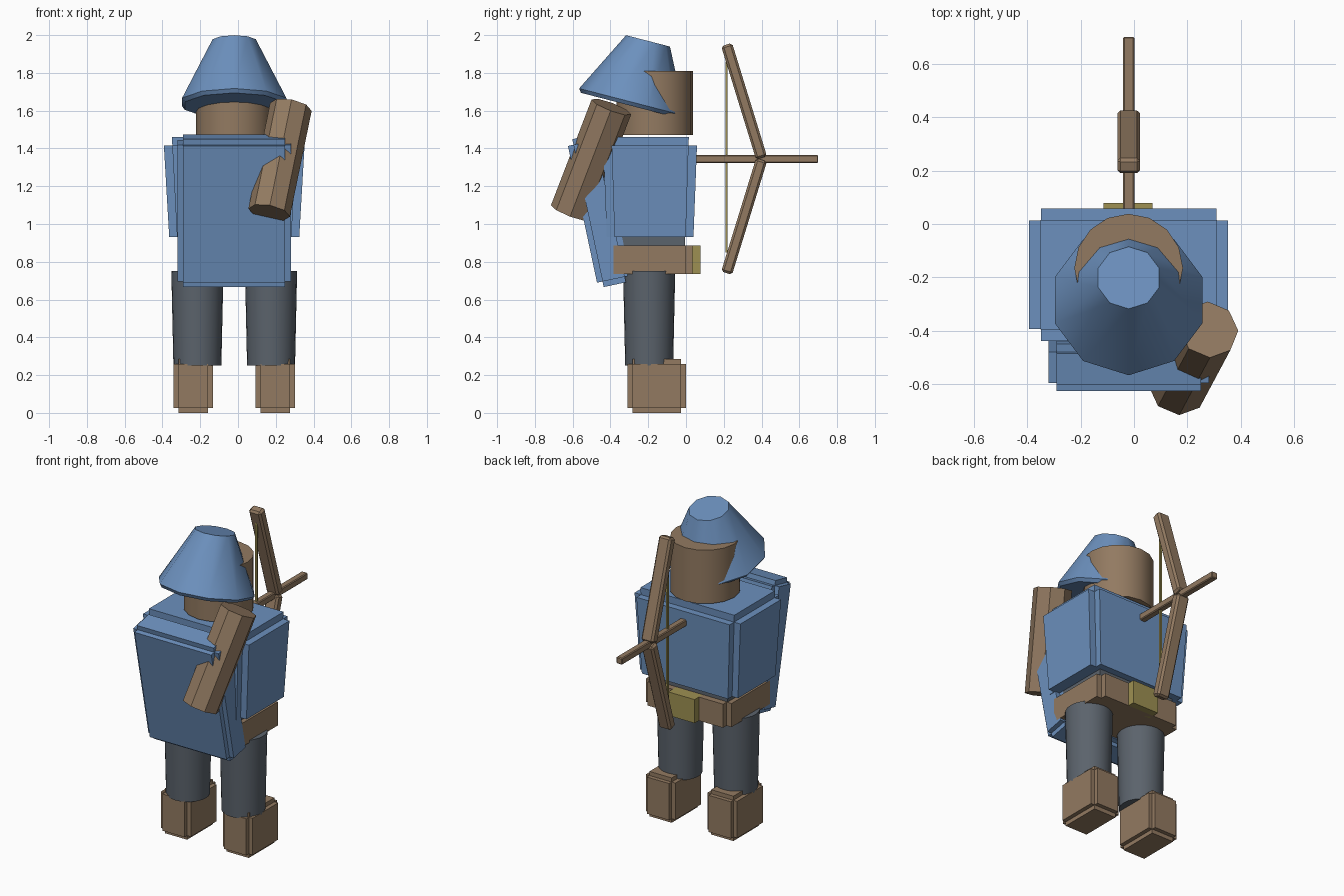
import bpy, bmesh
from math import radians
from mathutils import Matrix, Vector

old = bpy.data.objects.get("Cube")
if old:
    bpy.data.objects.remove(old, do_unlink=True)


def material(name, rgb):
    m = bpy.data.materials.new(name)
    m.use_nodes = True
    m.diffuse_color = (*rgb, 1)
    m.node_tree.nodes["Principled BSDF"].inputs["Base Color"].default_value = (*rgb, 1)
    return m


BLUE = material("blue_cloth", (0.15, 0.28, 0.51))
BROWN = material("brown_leather", (0.29, 0.195, 0.12))
GREY = material("slate_grey", (0.105, 0.125, 0.15))
GOLD = material("dull_gold", (0.34, 0.28, 0.085))

CX = -0.02    # centre line of the figure


def finish(name, bm, mat, smooth=False):
    bmesh.ops.recalc_face_normals(bm, faces=bm.faces)
    mesh = bpy.data.meshes.new(name)
    bm.to_mesh(mesh)
    bm.free()
    mesh.materials.append(mat)
    obj = bpy.data.objects.new(name, mesh)
    bpy.context.collection.objects.link(obj)
    if smooth:
        bpy.ops.object.select_all(action='DESELECT')
        obj.select_set(True)
        bpy.context.view_layer.objects.active = obj
        bpy.ops.object.shade_smooth_by_angle(angle=radians(40))
    return obj


def box(name, mat, low, high, notch=(0, 0, 0), taper=1.0, floor=None, tilt=0):
    """Box with stepped edges, made of one block per axis; taper scales the base."""
    low, high = Vector(low), Vector(high)
    centre, size = (low + high) / 2, high - low
    bm = bmesh.new()
    for axis in range(3 if any(notch) else 1):
        dims = [size[i] - (0 if i == axis else 2 * notch[i]) for i in range(3)]
        bmesh.ops.create_cube(bm, size=1, matrix=Matrix.Diagonal((*dims, 1)))
    for v in bm.verts:
        if floor is not None:
            v.co.z = max(v.co.z, floor - centre.z)
        k = taper + (1 - taper) * (v.co.z / size.z + 0.5)
        v.co.x *= k
        v.co.y *= k
    bm.transform(Matrix.Translation(centre) @ Matrix.Rotation(radians(tilt), 4, 'X'))
    return finish(name, bm, mat)


def tube(name, mat, start, end, r1, r2, sides):
    """Closed round or faceted tapered tube between two points."""
    start, end = Vector(start), Vector(end)
    axis = end - start
    bm = bmesh.new()
    bmesh.ops.create_cone(bm, cap_ends=True, segments=sides, radius1=r1, radius2=r2,
                          depth=axis.length)
    turn = Vector((0, 0, 1)).rotation_difference(axis.normalized()).to_matrix().to_4x4()
    bm.transform(Matrix.Translation((start + end) / 2) @ turn)
    return finish(name, bm, mat, smooth=True)


def bar(name, mat, start, end, width, depth, bevel=0):
    """Square bar lying between two points in the side plane."""
    start, end = Vector(start), Vector(end)
    axis = end - start
    bm = bmesh.new()
    bmesh.ops.create_cube(bm, size=1, matrix=Matrix.Diagonal((width, depth, axis.length, 1)))
    if bevel:
        bmesh.ops.bevel(bm, geom=bm.edges[:], offset=bevel, segments=1, affect='EDGES')
    turn = Vector((0, 0, 1)).rotation_difference(axis.normalized()).to_matrix().to_4x4()
    bm.transform(Matrix.Translation((start + end) / 2) @ turn)
    return finish(name, bm, mat)


# Torso, hips, belt and buckle
box("torso", BLUE, (-0.395, -0.44, 0.88), (0.355, 0.06, 1.46), (0.045,) * 3,
    taper=0.91, floor=0.93)
box("hips", GREY, (-0.29, -0.385, 0.76), (0.25, -0.005, 0.95))
box("belt", BROWN, (-0.32, -0.42, 0.735), (0.28, 0.035, 0.885), (0.035, 0.035, 0))
box("buckle", GOLD, (-0.115, 0.0, 0.735), (0.07, 0.078, 0.885))

# Slanted pack slab against the torso
box("back_slab", BLUE, (-0.32, -0.55, 0.67), (0.28, -0.37, 1.47), (0.03,) * 3, tilt=12)

# Legs and boots
for side, s in (("right", -1), ("left", 1)):
    x = CX + s * 0.195
    tube(side + "_leg", GREY, (x, -0.195, 0.25), (x, -0.195, 0.75), 0.127, 0.138, 24)
    x = CX + s * 0.217
    box(side + "_boot", BROWN, (x - 0.104, -0.31, 0), (x + 0.104, 0, 0.285), (0.026,) * 3)

# Head and tilted hat
tube("head", BROWN, (CX, -0.165, 1.47), (CX, -0.165, 1.81), 0.203, 0.203, 16)
bm = bmesh.new()
rings = []
for radius, height in ((0.275, -0.02), (0.29, 0.0), (0.12, 0.335)):
    ring = bmesh.ops.create_circle(bm, segments=10, radius=radius,
                                   matrix=Matrix.Translation((0, 0, height)))["verts"]
    rings.append(ring)
for a, b in zip(rings, rings[1:]):
    for i in range(10):
        j = (i + 1) % 10
        bm.faces.new((a[i], a[j], b[j], b[i]))
bm.faces.new(rings[0])
bm.faces.new(rings[-1])
bm.transform(Matrix.Translation((CX, -0.285, 1.645)) @ Matrix.Rotation(radians(-14.5), 4, 'X'))
finish("hat", bm, BLUE, smooth=True)

# Quiver slung over one shoulder
tube("quiver", BROWN, (0.165, -0.61, 1.06), (0.28, -0.395, 1.62), 0.112, 0.112, 8)

# Bow, string and arrow
for side, s in (("upper", 1), ("lower", -1)):
    bar(side + "_bow_limb", BROWN, (CX, 0.4, 1.345 + s * 0.005),
        (CX, 0.215, 1.345 + s * 0.605), 0.085, 0.06, 0.012)
bar("bowstring", GOLD, (CX, 0.215, 0.85), (CX, 0.215, 1.86), 0.012, 0.012)
bar("arrow", BROWN, (CX, 0.04, 1.343), (CX, 0.7, 1.343), 0.042, 0.042, 0.005)
